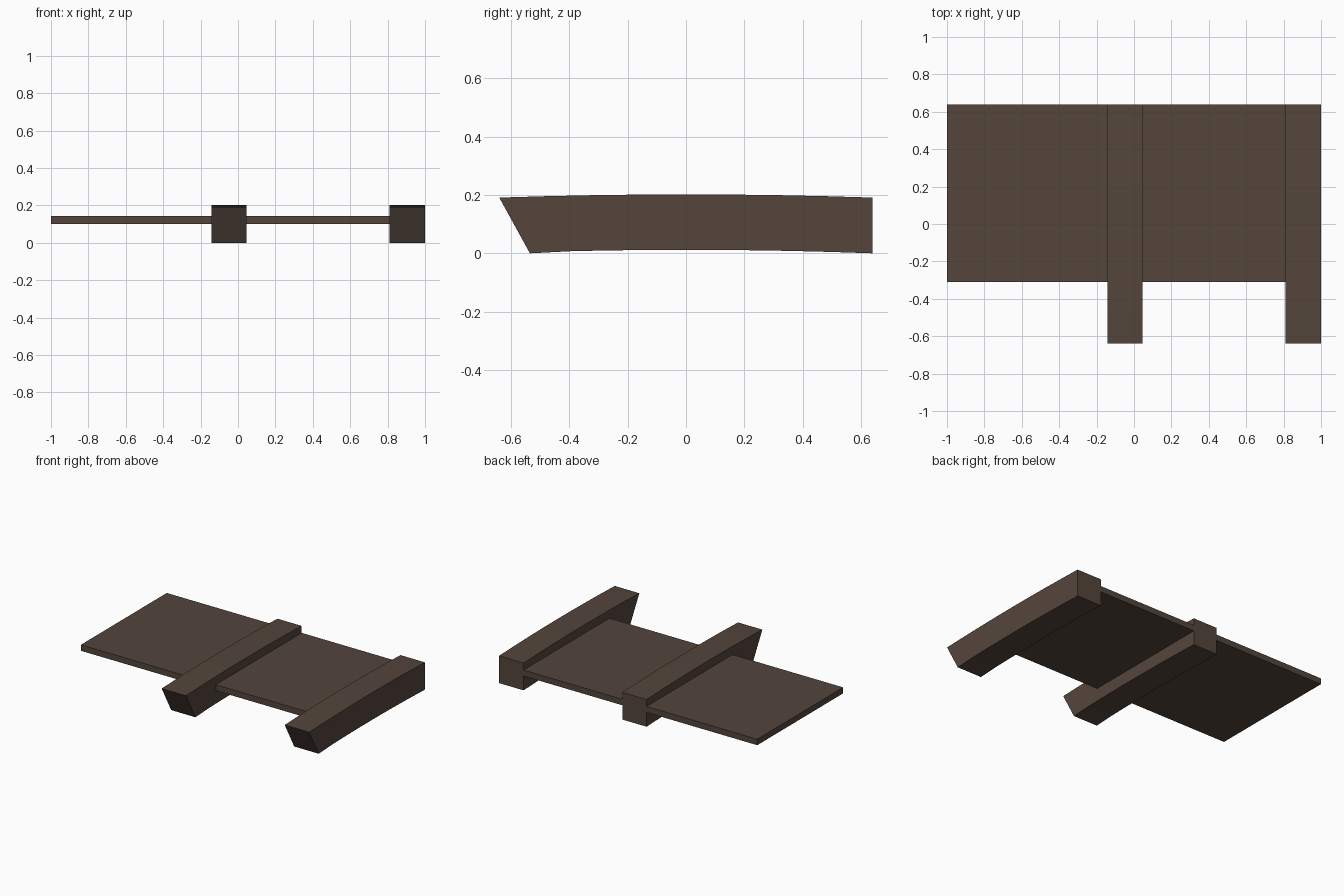
import bpy, bmesh

if "Cube" in bpy.data.objects:
    bpy.data.objects.remove(bpy.data.objects["Cube"])

wood = bpy.data.materials.new("dark brown wood")
wood.diffuse_color = (0.088, 0.060, 0.045, 1)
wood.use_nodes = True
wood.node_tree.nodes["Principled BSDF"].inputs["Base Color"].default_value = wood.diffuse_color


def prism(name, profile, x0, x1):
    """Extrude a (y, z) profile along x."""
    bm = bmesh.new()
    face = bm.faces.new([bm.verts.new((x0, y, z)) for y, z in profile])
    ext = bmesh.ops.extrude_face_region(bm, geom=[face])
    verts = [v for v in ext["geom"] if isinstance(v, bmesh.types.BMVert)]
    bmesh.ops.translate(bm, verts=verts, vec=(x1 - x0, 0, 0))
    bmesh.ops.recalc_face_normals(bm, faces=bm.faces[:])
    me = bpy.data.meshes.new(name)
    bm.to_mesh(me)
    bm.free()
    me.materials.append(wood)
    ob = bpy.data.objects.new(name, me)
    bpy.context.collection.objects.link(ob)
    return ob


def camber(y0, y1, base, rise, n=8):
    """Shallow arch running from y0 to y1."""
    ys = [y0 + (y1 - y0) * i / n for i in range(n + 1)]
    return [(y, base + rise * (1 - (y / 0.64) ** 2)) for y in ys]


# Two cambered rafters with a raked front end
top = camber(-0.64, 0.64, 0.191, 0.011)
bottom = camber(-0.535, 0.64, 0.0, 0.012)
bottom[0] = (-0.535, 0.0)
rafter = top + bottom[::-1]
prism("middle_rafter", rafter, -0.143, 0.045)
prism("end_rafter", rafter, 0.81, 1.0)

# Thin board passing through the rafters
prism("roof_board", [(-0.31, 0.10), (0.64, 0.10), (0.64, 0.142), (-0.31, 0.142)],
      -1.0, 0.815)
